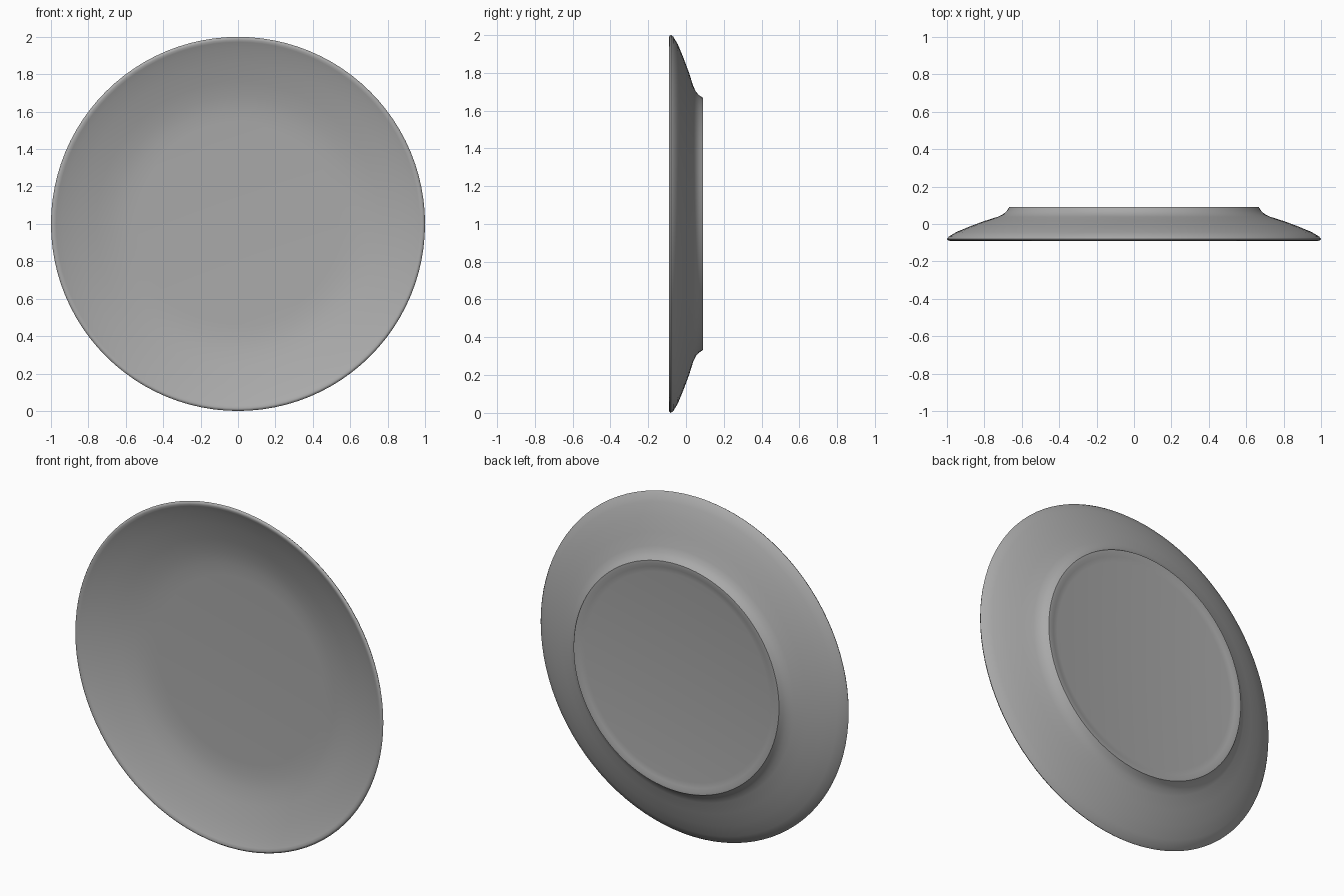
import bpy, bmesh, math
from mathutils import Matrix, Vector

cube = bpy.data.objects.get("Cube")
if cube:
    bpy.data.objects.remove(cube)

# Glaze colour
glaze = bpy.data.materials.new("grey_glaze")
glaze.use_nodes = True
colour = (0.4, 0.4, 0.4, 1)
glaze.diffuse_color = colour
glaze.node_tree.nodes["Principled BSDF"].inputs["Base Color"].default_value = colour

# Half section as (radius, y): hollow front, rolled rim, sloping back, foot ring, recessed base
section = [
    (0, 0.024), (0.54, 0.024), (0.61, 0.02), (0.68, 0.01), (0.76, -0.011),
    (0.86, -0.042), (0.94, -0.07), (0.972, -0.084), (0.985, -0.09), (0.995, -0.088),
    (1, -0.08), (0.99, -0.067), (0.95, -0.043), (0.88, -0.014),
    (0.8, 0.016), (0.73, 0.038), (0.7, 0.052), (0.68, 0.07),
    (0.667, 0.09), (0.65, 0.09), (0.63, 0.084), (0.6, 0.08), (0, 0.08),
]

# Plate body, spun about the front-to-back axis
bm = bmesh.new()
verts = [bm.verts.new((r, y, 0)) for r, y in section]
edges = [bm.edges.new(pair) for pair in zip(verts, verts[1:])]
bmesh.ops.spin(bm, geom=verts + edges, cent=(0, 0, 0), axis=(0, 1, 0),
               angle=math.tau, steps=96, use_merge=False)
bmesh.ops.remove_doubles(bm, verts=bm.verts[:], dist=0.0005)
bmesh.ops.recalc_face_normals(bm, faces=bm.faces[:])
bmesh.ops.transform(bm, matrix=Matrix.Translation(Vector((0, 0, 1))), verts=bm.verts[:])
mesh = bpy.data.meshes.new("plate")
bm.to_mesh(mesh)
bm.free()
mesh.materials.append(glaze)
plate = bpy.data.objects.new("plate", mesh)
bpy.context.collection.objects.link(plate)

# Smooth shading with a crisp foot
bpy.context.view_layer.objects.active = plate
plate.select_set(True)
bpy.ops.object.shade_smooth_by_angle(angle=math.radians(50))
